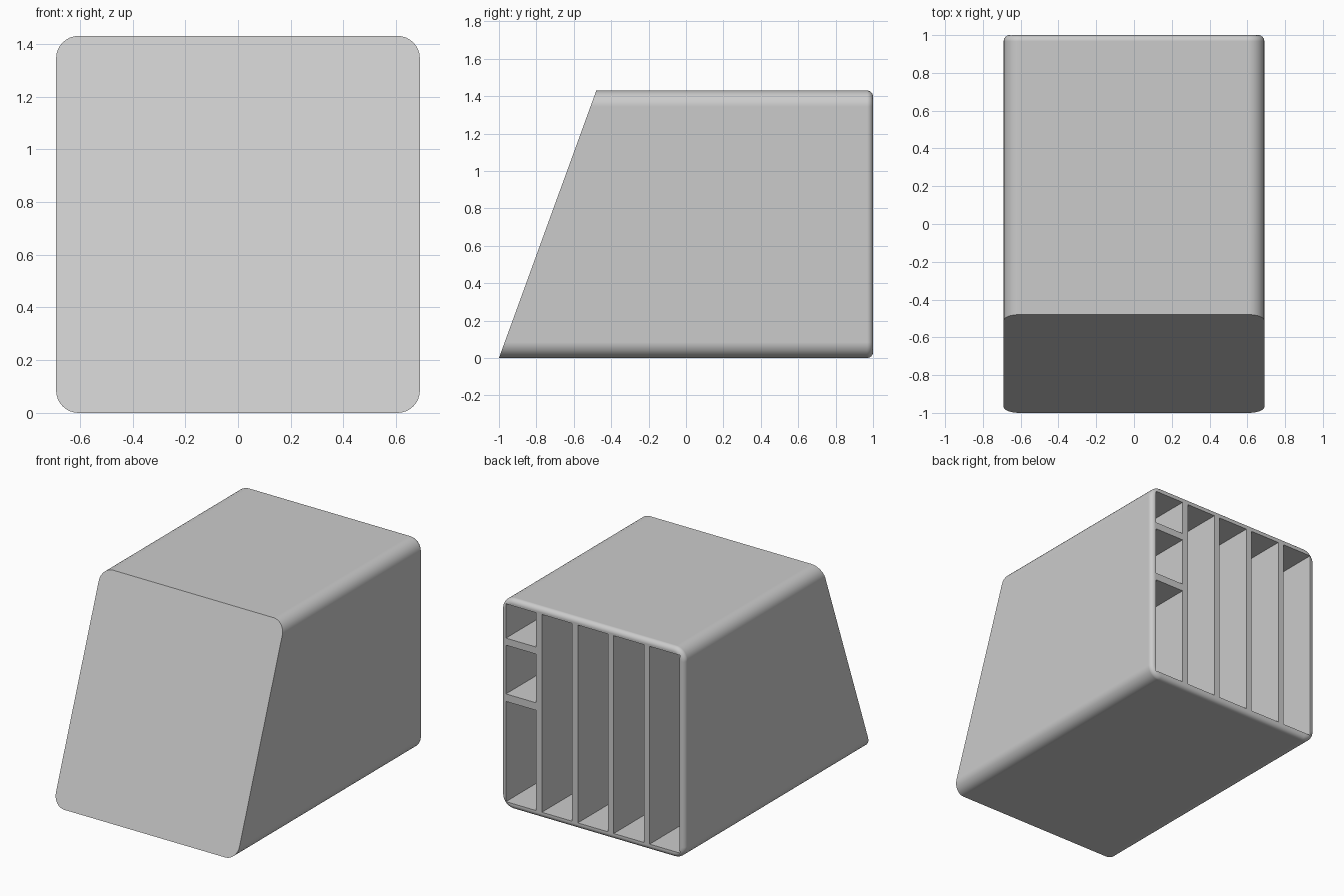
import bpy, bmesh, math

if "Cube" in bpy.data.objects:
    bpy.data.objects.remove(bpy.data.objects["Cube"], do_unlink=True)

HALF_W, HEIGHT = 0.69, 1.43
CORNER, FILLET, WALL = 0.085, 0.032, 0.045
SLANT = math.tan(math.radians(20))

grey = bpy.data.materials.new("plain grey")
grey.use_nodes = True
colour = (0.6, 0.6, 0.6, 1)
grey.diffuse_color = colour
grey.node_tree.nodes["Principled BSDF"].inputs["Base Color"].default_value = colour


def front_y(z):
    return -1 + z * SLANT


def make_object(name, bm):
    bmesh.ops.recalc_face_normals(bm, faces=bm.faces)
    mesh = bpy.data.meshes.new(name)
    bm.to_mesh(mesh)
    bm.free()
    mesh.materials.append(grey)
    obj = bpy.data.objects.new(name, mesh)
    bpy.context.collection.objects.link(obj)
    return obj


def outline(inset, steps=8):
    """Rounded rectangle in x and z, shrunk by inset."""
    r = CORNER - inset
    cx, cz = HALF_W - CORNER, HEIGHT / 2 - CORNER
    points = []
    for quarter, (sx, sz) in enumerate([(1, 1), (-1, 1), (-1, -1), (1, -1)]):
        for i in range(steps + 1):
            a = (quarter + i / steps) * math.pi / 2
            points.append((sx * cx + r * math.cos(a),
                           HEIGHT / 2 + sz * cz + r * math.sin(a)))
    return points


# Body: slanted front ring, then rings that round over the back edge
bm = bmesh.new()
rings = [[bm.verts.new((x, front_y(z), z)) for x, z in outline(0)]]
for i in range(7):
    a = i / 6 * math.pi / 2
    y = 1 - FILLET + FILLET * math.sin(a)
    inset = FILLET * (1 - math.cos(a))
    rings.append([bm.verts.new((x, y, z)) for x, z in outline(inset)])
for lower, upper in zip(rings, rings[1:]):
    for i in range(len(lower)):
        bm.faces.new((lower[i - 1], lower[i], upper[i], upper[i - 1]))
bm.faces.new(rings[0])
bm.faces.new(rings[-1])
body = make_object("organizer_body", bm)

# Compartments: four tall slots and one column divided by two shelves
bm = bmesh.new()
PITCH, SLOT_W = 0.27, 0.226
BOTTOM, TOP = 0.043, 1.387


def add_cell(cx, z0, z1):
    cell = bmesh.ops.create_cube(bm, size=1)["verts"]
    for v in cell:
        x = cx + v.co.x * SLOT_W
        z = z1 if v.co.z > 0 else z0
        y = 1.1 if v.co.y > 0 else front_y(z) + WALL
        v.co = (x, y, z)


for column in range(-2, 2):
    add_cell(column * PITCH, BOTTOM, TOP)
for z0, z1 in [(BOTTOM, 0.724), (0.775, 1.106), (1.154, TOP)]:
    add_cell(2 * PITCH, z0, z1)
cutter = make_object("compartment_cutter", bm)
cutter.hide_render = True

# Cut the compartments out of the back
bpy.ops.object.select_all(action="DESELECT")
body.select_set(True)
bpy.context.view_layer.objects.active = body
cut = body.modifiers.new("compartments", "BOOLEAN")
cut.operation = "DIFFERENCE"
cut.solver = "EXACT"
cut.object = cutter
bpy.ops.object.modifier_apply(modifier=cut.name)
bpy.data.objects.remove(cutter, do_unlink=True)

# Smooth rounded edges with flat main faces
bpy.ops.object.shade_smooth_by_angle(angle=math.radians(35))
weighted = body.modifiers.new("flat faces", "WEIGHTED_NORMAL")
weighted.keep_sharp = True
